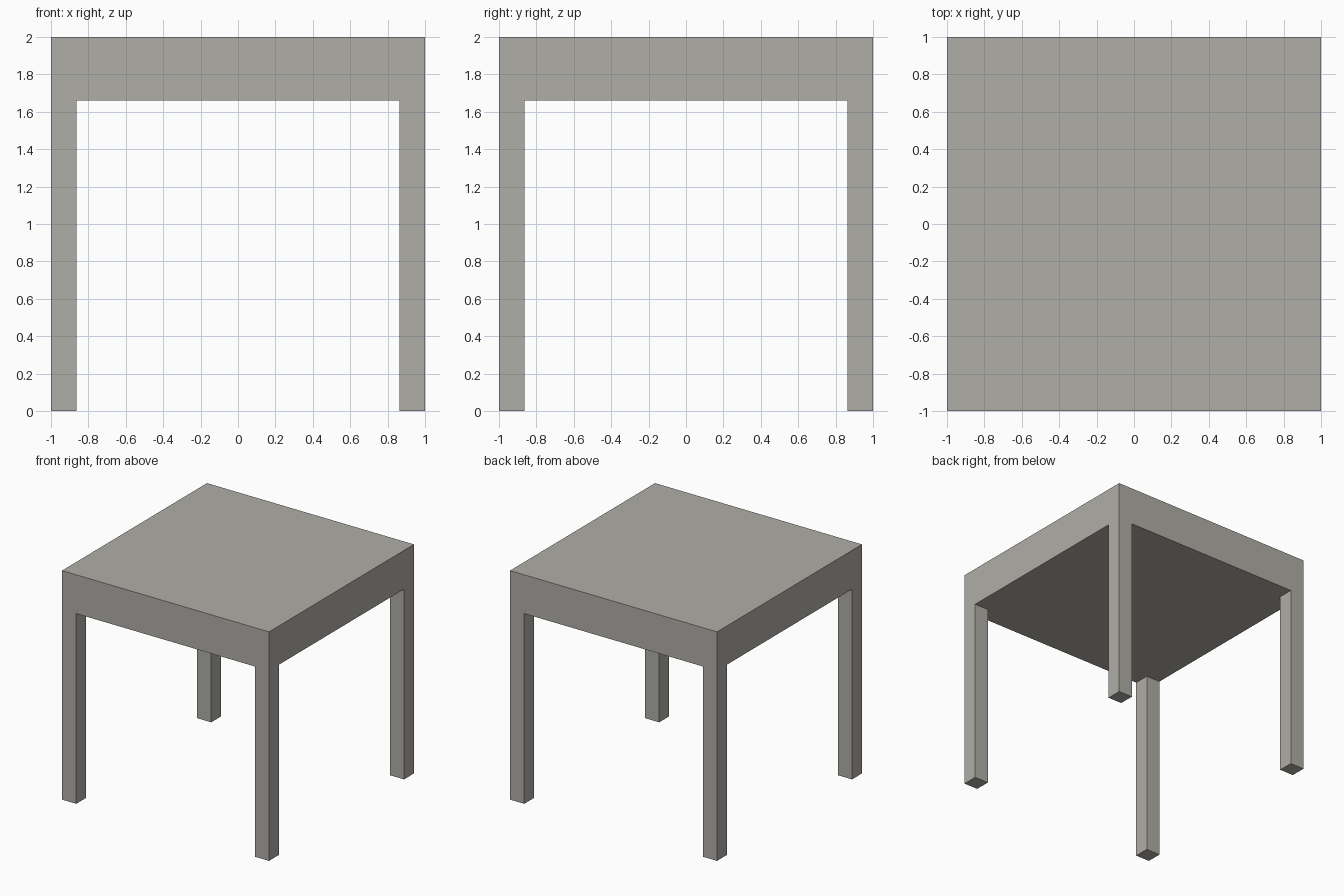
import bpy
import bmesh
from mathutils import Vector

if "Cube" in bpy.data.objects:
    bpy.data.objects.remove(bpy.data.objects["Cube"])

HALF = 1.0        # half the table width
HEIGHT = 2.0
LEG = 0.137       # leg thickness
UNDER = 1.661     # height of the underside

# Dark warm grey finish
finish = bpy.data.materials.new("warm_grey")
finish.diffuse_color = (0.43, 0.42, 0.385, 1)
finish.use_nodes = True
finish.node_tree.nodes["Principled BSDF"].inputs["Base Color"].default_value = finish.diffuse_color


def box(name, low, high):
    low, high = Vector(low), Vector(high)
    size, mid = high - low, (low + high) / 2
    bm = bmesh.new()
    bmesh.ops.create_cube(bm, size=1)
    bmesh.ops.scale(bm, vec=size, verts=bm.verts)
    mesh = bpy.data.meshes.new(name)
    bm.to_mesh(mesh)
    bm.free()
    mesh.materials.append(finish)
    obj = bpy.data.objects.new(name, mesh)
    obj.location = mid
    bpy.context.collection.objects.link(obj)
    return obj


# Thick solid tabletop
box("tabletop", (-HALF, -HALF, UNDER), (HALF, HALF, HEIGHT))

# Square legs flush with the corners
for y_name, sy in (("front", -1), ("back", 1)):
    for x_name, sx in (("left", -1), ("right", 1)):
        cx, cy = sx * (HALF - LEG / 2), sy * (HALF - LEG / 2)
        box(f"{y_name}_{x_name}_leg",
            (cx - LEG / 2, cy - LEG / 2, 0),
            (cx + LEG / 2, cy + LEG / 2, UNDER))
